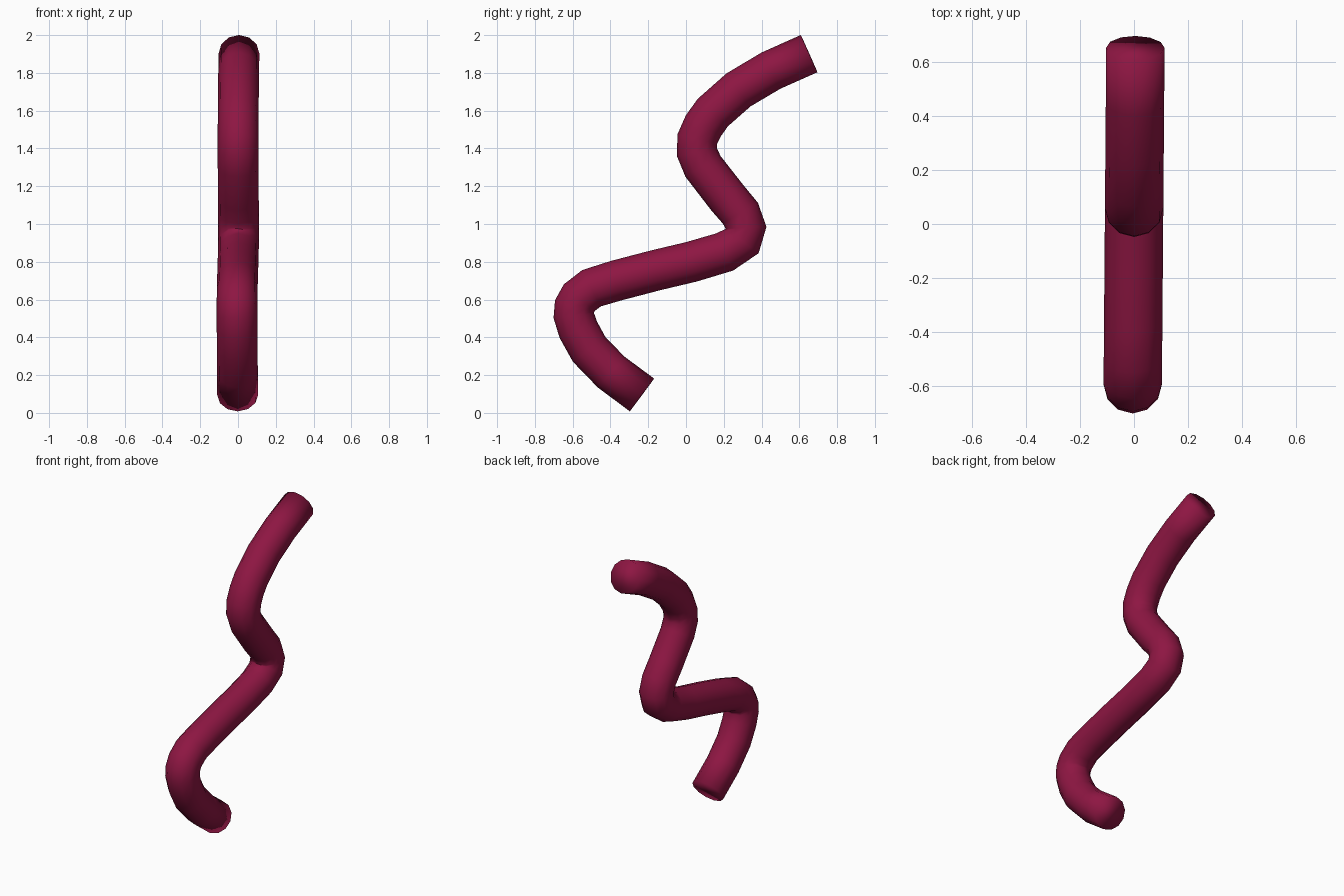
import bpy, bmesh, math
from mathutils import Vector

if "Cube" in bpy.data.objects:
    bpy.data.objects.remove(bpy.data.objects["Cube"])

RADIUS, SIDES = 0.108, 12
# Centre line of the tube (y, z), bottom to top
PATH = [(-0.233, 0.095), (-0.395, 0.215), (-0.512, 0.335), (-0.57, 0.44),
        (-0.594, 0.515), (-0.59, 0.565), (-0.565, 0.61), (-0.50, 0.66),
        (-0.37, 0.70), (-0.16, 0.755), (0.03, 0.80), (0.205, 0.852),
        (0.298, 0.91), (0.318, 0.98), (0.288, 1.057), (0.218, 1.14),
        (0.09, 1.305), (0.058, 1.38), (0.06, 1.45), (0.092, 1.52),
        (0.142, 1.59), (0.278, 1.71), (0.45, 1.812), (0.652, 1.902)]

pts = [Vector((0.008 * y, y, z)) for y, z in PATH]
bm = bmesh.new()
rings = []
for i, p in enumerate(pts):
    # tangent is the bisector of the neighbouring segments
    a = (p - pts[i - 1]).normalized() if i else Vector()
    b = (pts[i + 1] - p).normalized() if i < len(pts) - 1 else Vector()
    t = (a + b).normalized()
    side = Vector((1, 0, 0))
    side = (side - t * side.dot(t)).normalized()
    up = t.cross(side)
    rings.append([bm.verts.new(p + RADIUS * (math.cos(k * math.tau / SIDES) * side
                                             + math.sin(k * math.tau / SIDES) * up))
                  for k in range(SIDES)])

# Tube walls and end caps
for r, s in zip(rings, rings[1:]):
    for k in range(SIDES):
        n = (k + 1) % SIDES
        bm.faces.new((r[k], r[n], s[n], s[k]))
bm.faces.new(rings[0][::-1])
bm.faces.new(rings[-1])
bmesh.ops.recalc_face_normals(bm, faces=bm.faces)
for f in bm.faces:
    f.smooth = True

mesh = bpy.data.meshes.new("wavy_tube")
bm.to_mesh(mesh)
bm.free()
tube = bpy.data.objects.new("wavy_tube", mesh)
bpy.context.collection.objects.link(tube)

mat = bpy.data.materials.new("crimson")
mat.diffuse_color = (0.27, 0.008, 0.055, 1)
mat.use_nodes = True
mat.node_tree.nodes["Principled BSDF"].inputs["Base Color"].default_value = mat.diffuse_color
mesh.materials.append(mat)
